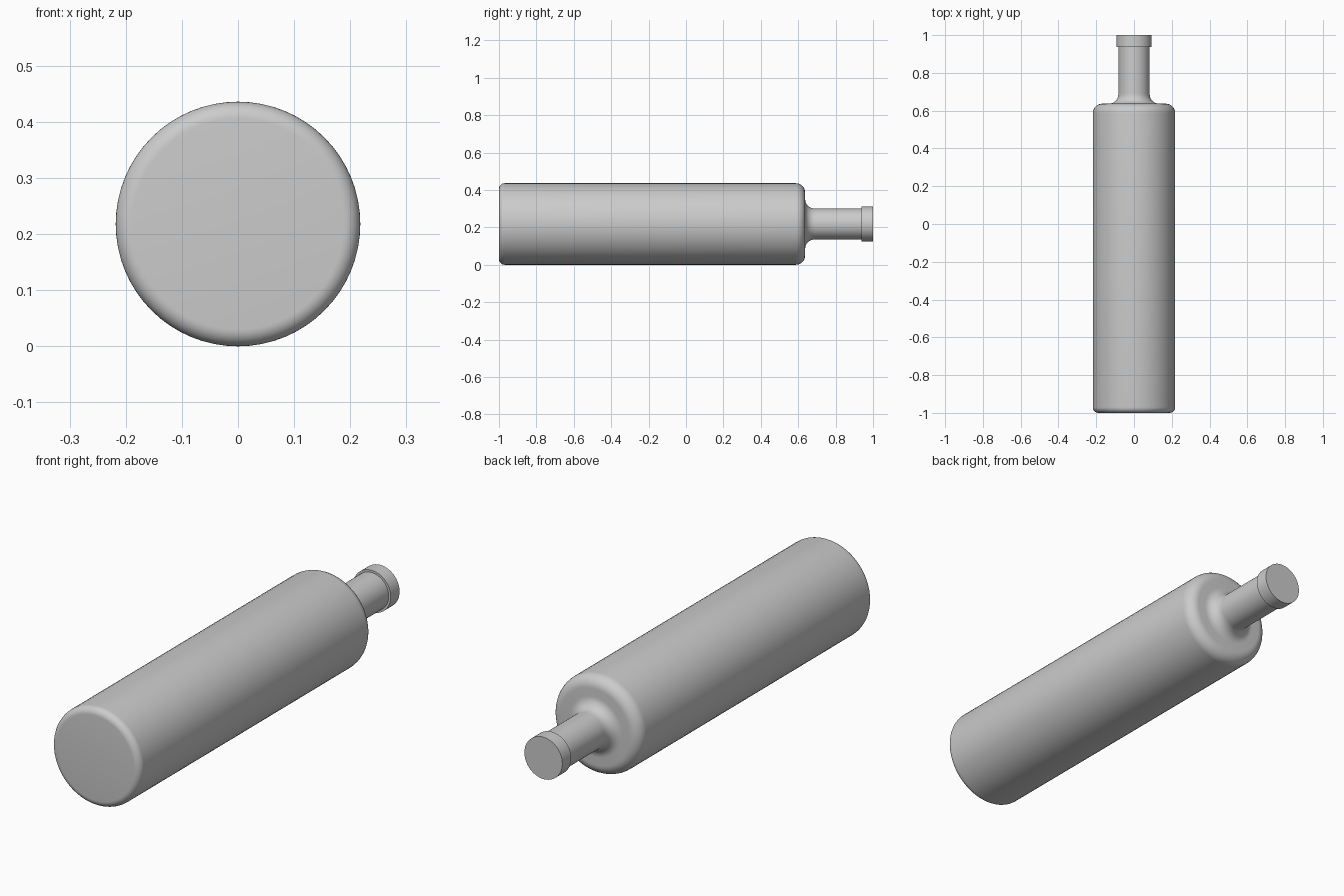
import bpy, bmesh
from math import cos, sin, radians, pi
from mathutils import Vector

cube = bpy.data.objects.get("Cube")
if cube:
    bpy.data.objects.remove(cube, do_unlink=True)

RADIUS = 0.218
NECK = 0.083

grey = bpy.data.materials.new("plain grey")
grey.use_nodes = True
grey.diffuse_color = (0.6, 0.6, 0.6, 1)
grey.node_tree.nodes["Principled BSDF"].inputs["Base Color"].default_value = grey.diffuse_color


def arc(r, y, size, start, end, steps=8):
    """Rounded corner of a profile, as (radius, y) points."""
    angles = [radians(start + (end - start) * i / steps) for i in range(steps + 1)]
    return [(r + size * cos(a), y + size * sin(a)) for a in angles]


def lathe(name, profile, segments=64):
    """Spin a (radius, y) profile around the lengthwise axis."""
    bm = bmesh.new()
    verts = [bm.verts.new((r, y, 0)) for r, y in profile]
    edges = [bm.edges.new(pair) for pair in zip(verts, verts[1:])]
    bmesh.ops.spin(bm, geom=verts + edges, cent=(0, 0, 0), axis=(0, 1, 0),
                   angle=2 * pi, steps=segments)
    bmesh.ops.remove_doubles(bm, verts=bm.verts, dist=0.0001)
    bmesh.ops.holes_fill(bm, edges=[e for e in bm.edges if e.is_boundary])
    bmesh.ops.recalc_face_normals(bm, faces=bm.faces)
    bmesh.ops.translate(bm, verts=bm.verts, vec=Vector((0, 0, RADIUS)))
    mesh = bpy.data.meshes.new(name)
    bm.to_mesh(mesh)
    bm.free()
    mesh.materials.append(grey)
    obj = bpy.data.objects.new(name, mesh)
    bpy.context.collection.objects.link(obj)
    bpy.ops.object.select_all(action="DESELECT")
    obj.select_set(True)
    bpy.context.view_layer.objects.active = obj
    bpy.ops.object.shade_smooth_by_angle(angle=radians(35))


# Body: rounded base, straight wall, rounded shoulder, flare into the neck
lathe("bottle_body",
      arc(RADIUS - 0.03, -0.97, 0.03, -90, 0)
      + arc(RADIUS - 0.05, 0.587, 0.05, 0, 90)
      + arc(NECK + 0.05, 0.687, 0.05, 270, 180)
      + [(NECK - 0.001, 0.75)])

# Neck tube and the wider closed rim at its end
lathe("bottle_neck", [(NECK, 0.69), (NECK, 0.95)])
lathe("bottle_rim", [(0.093, 0.938), (0.093, 1.0)])
